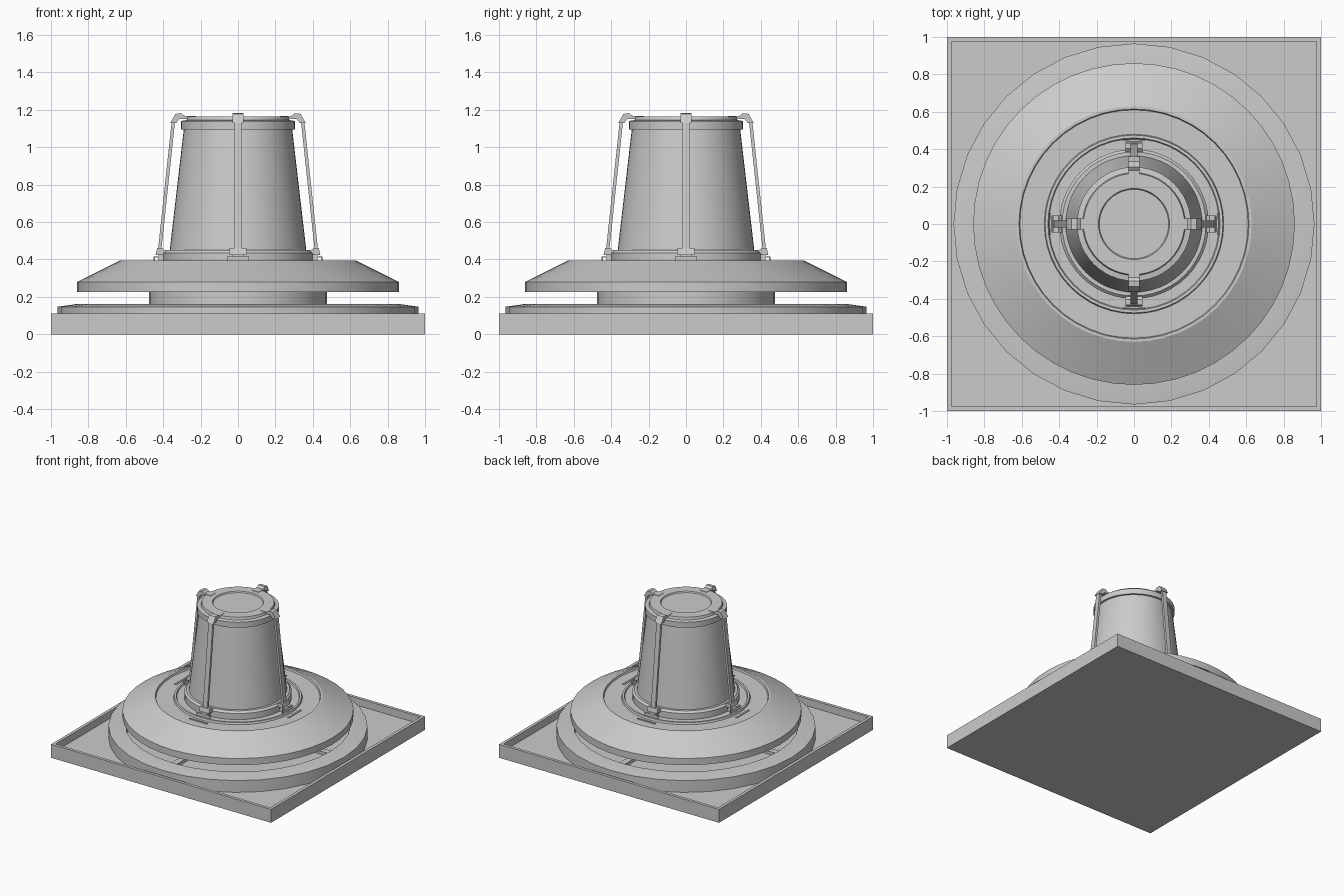
import bpy, bmesh, math
from mathutils import Matrix

if "Cube" in bpy.data.objects:
    bpy.data.objects.remove(bpy.data.objects["Cube"])

grey = bpy.data.materials.new("light grey")
grey.diffuse_color = (0.6, 0.6, 0.6, 1)
grey.use_nodes = True
grey.node_tree.nodes["Principled BSDF"].inputs["Base Color"].default_value = grey.diffuse_color


def finish(name, bm, smooth=False):
    bmesh.ops.recalc_face_normals(bm, faces=bm.faces)
    me = bpy.data.meshes.new(name)
    bm.to_mesh(me)
    bm.free()
    me.materials.append(grey)
    ob = bpy.data.objects.new(name, me)
    bpy.context.collection.objects.link(ob)
    if smooth:
        bpy.ops.object.select_all(action='DESELECT')
        ob.select_set(True)
        bpy.context.view_layer.objects.active = ob
        bpy.ops.object.shade_smooth_by_angle(angle=math.radians(25))
    return ob


def lathe(name, profile, n):
    """Revolve (radius, z) points; both ends are capped."""
    bm = bmesh.new()
    rings = [[bm.verts.new((r * math.cos(2 * math.pi * i / n), r * math.sin(2 * math.pi * i / n), z))
              for i in range(n)] for r, z in profile]
    for a, b in zip(rings, rings[1:]):
        for i in range(n):
            j = (i + 1) % n
            bm.faces.new((a[i], a[j], b[j], b[i]))
    bm.faces.new(rings[0])
    bm.faces.new(rings[-1])
    return finish(name, bm, True)


def around(name, shapes):
    """Extrude (profile in r,z, width) shapes and repeat them on four sides."""
    bm = bmesh.new()
    for k in range(4):
        rot = Matrix.Rotation(k * math.pi / 2, 4, 'Z')
        for pts, w in shapes:
            s = [[bm.verts.new(rot @ Matrix.Translation((r, y, z)).translation) for r, z in pts]
                 for y in (-w / 2, w / 2)]
            bm.faces.new(s[0])
            bm.faces.new(s[1])
            for i in range(len(pts)):
                j = (i + 1) % len(pts)
                bm.faces.new((s[0][i], s[0][j], s[1][j], s[1][i]))
    return finish(name, bm)


def rect(r0, r1, z0, z1):
    return [(r0, z0), (r1, z0), (r1, z1), (r0, z1)]


# Square tray with raised border
bm = bmesh.new()
bmesh.ops.create_cube(bm, size=1, matrix=Matrix.Translation((0, 0, 0.055)) @ Matrix.Diagonal((2, 2, 0.11, 1)))
top = [f for f in bm.faces if f.normal.z > 0.9]
bmesh.ops.inset_region(bm, faces=top, thickness=0.035)
floor = bmesh.ops.extrude_face_region(bm, geom=top)
bmesh.ops.translate(bm, vec=(0, 0, -0.06), verts=[v for v in floor['geom'] if isinstance(v, bmesh.types.BMVert)])
bmesh.ops.delete(bm, geom=top, context='FACES')
finish("base_tray", bm)

# Lower disc with a shallow recess and ribs
lathe("lower_disc", [(0.965, 0.05), (0.965, 0.147), (0.86, 0.162), (0.84, 0.162), (0.83, 0.13), (0.4, 0.13)], 32)
around("disc_ribs", [(rect(0.46, 0.835, 0.125, 0.155), 0.05)])

# Neck and sloping hood
lathe("neck", [(0.475, 0.12), (0.475, 0.23)], 48)
lathe("hood", [(0.84, 0.225), (0.86, 0.225), (0.86, 0.28), (0.63, 0.395), (0.615, 0.395), (0.61, 0.38),
               (0.48, 0.38), (0.475, 0.395), (0.46, 0.395), (0.455, 0.385), (0.3, 0.385)], 48)
around("hood_tabs", [(rect(0.505, 0.52, 0.378, 0.386), 0.16)])

# Tapered body with foot collar and cap
lathe("body", [(0.40, 0.38), (0.40, 0.435), (0.385, 0.45), (0.365, 0.45), (0.29, 1.095), (0.305, 1.095),
               (0.305, 1.14), (0.275, 1.145), (0.27, 1.165), (0.19, 1.165), (0.185, 1.155)], 48)

# Four straps with hooked tops and feet
around("straps", [([(0.412, 0.43), (0.43, 0.43), (0.355, 1.135), (0.337, 1.135)], 0.04)])
around("strap_hooks", [([(0.225, 1.155), (0.225, 1.168), (0.285, 1.168), (0.305, 1.182), (0.335, 1.178),
                         (0.362, 1.13), (0.33, 1.13), (0.315, 1.15)], 0.06)])
around("strap_feet", [([(0.37, 0.425), (0.44, 0.425), (0.432, 0.46), (0.405, 0.46), (0.385, 0.445)], 0.09),
                      (rect(0.385, 0.425, 0.385, 0.43), 0.06),
                      (rect(0.443, 0.452, 0.385, 0.417), 0.12),
                      (rect(0.39, 0.45, 0.411, 0.417), 0.05)])
